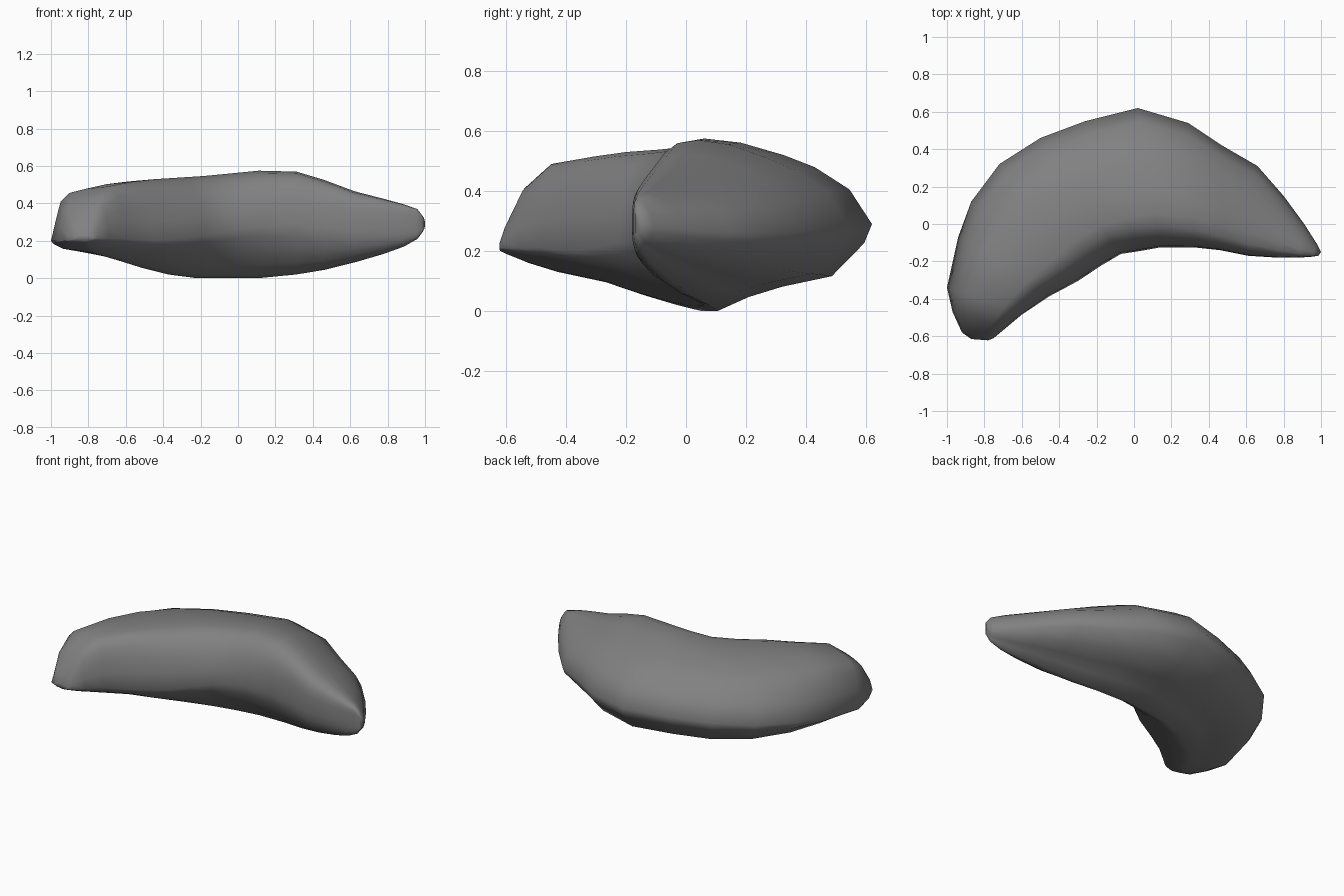
import bpy, bmesh, math
from mathutils import Vector

if "Cube" in bpy.data.objects:
    bpy.data.objects.remove(bpy.data.objects["Cube"])

# Stations along the crescent, left tip to right tip:
# outer x, y, inner x, y, outer z, inner z, top z, bottom z
STATIONS = [
    (-0.87, -0.615, -0.78, -0.622, 0.21, 0.21, 0.23, 0.20),
    (-0.92, -0.58, -0.75, -0.61, 0.20, 0.21, 0.28, 0.19),
    (-0.97, -0.47, -0.69, -0.56, 0.20, 0.21, 0.41, 0.16),
    (-1.00, -0.34, -0.60, -0.485, 0.20, 0.21, 0.49, 0.13),
    (-0.94, -0.07, -0.45, -0.385, 0.22, 0.20, 0.515, 0.095),
    (-0.87, 0.12, -0.30, -0.305, 0.24, 0.21, 0.53, 0.055),
    (-0.72, 0.32, -0.18, -0.225, 0.26, 0.23, 0.538, 0.02),
    (-0.50, 0.46, -0.07, -0.16, 0.27, 0.25, 0.547, 0.0),
    (-0.26, 0.55, 0.03, -0.145, 0.28, 0.27, 0.56, 0.0),
    (0.02, 0.62, 0.14, -0.125, 0.29, 0.28, 0.575, 0.0),
    (0.29, 0.54, 0.32, -0.125, 0.28, 0.28, 0.57, 0.02),
    (0.47, 0.42, 0.46, -0.14, 0.27, 0.27, 0.525, 0.045),
    (0.66, 0.31, 0.61, -0.17, 0.26, 0.26, 0.465, 0.085),
    (0.80, 0.15, 0.77, -0.18, 0.26, 0.27, 0.425, 0.13),
    (0.91, 0.00, 0.88, -0.18, 0.27, 0.28, 0.395, 0.17),
    (0.98, -0.11, 0.95, -0.175, 0.28, 0.29, 0.37, 0.21),
    (1.00, -0.15, 0.985, -0.17, 0.29, 0.29, 0.33, 0.25),
]
# Quarter profiles (across, height), from the side edge to the crest
UPPER_LEFT = [(1, 0), (.92, .35), (.83, .72), (.68, .88), (.38, .96)]
UPPER_RIGHT = [(1, 0), (.86, .41), (.64, .66), (.45, .8), (.2, .95)]
LOWER = [(1, 0), (.95, .22), (.74, .6), (.42, .72), (.2, .84)]
N = 5


def mix(a, b, t):
    return a + (b - a) * t


def rounded(power):
    """Quarter of a superellipse, from crest to side edge."""
    angles = [math.pi / 2 * k / N for k in range(N)]
    return [(math.sin(a) ** (2 / power), math.cos(a) ** (2 / power)) for a in angles]


def section(t, ox, oy, ix, iy, oz, iz, top, bottom):
    """Cross-section: flat outer slopes, rounded inner wall, keel below."""
    outer, inner = Vector((ox, oy)), Vector((ix, iy))
    right = max(0, (t - 0.5) * 2)
    blend = min(1, max(0, (t - 0.2) / 0.4))
    crest_up, crest_low = 0.25, mix(0.4, 0.3, blend)
    up_out = [(mix(a[0], b[0], blend), mix(a[1], b[1], blend))
              for a, b in zip(UPPER_LEFT, UPPER_RIGHT)]
    flat = []                                     # (fraction outward, z)
    for u, v in up_out:
        flat.append((mix(crest_up, 1, u), mix(oz, top, v)))
    for u, v in rounded(mix(2.1, 4.5, right)):
        flat.append((crest_up * (1 - u), mix(iz, top, v)))
    low_in = rounded(mix(1.4, 3.5, right * right))
    for u, v in [(1, 0)] + low_in[:0:-1]:
        flat.append((crest_low * (1 - u), mix(iz, bottom, v)))
    for u, v in [(0, 1)] + LOWER[:0:-1]:
        flat.append((mix(crest_low, 1, u), mix(oz, bottom, v)))
    return [(*inner.lerp(outer, f), z) for f, z in flat]


# Crescent body
bm = bmesh.new()
last = len(STATIONS) - 1
rings = [[bm.verts.new(p) for p in section(i / last, *s)]
         for i, s in enumerate(STATIONS)]
sides = len(rings[0])
for a, b in zip(rings, rings[1:]):
    for k in range(sides):
        n = (k + 1) % sides
        bm.faces.new((a[k], a[n], b[n], b[k]))
bm.faces.new(rings[0])
bm.faces.new(rings[-1])
bmesh.ops.recalc_face_normals(bm, faces=bm.faces)
mesh = bpy.data.meshes.new("crescent_body")
bm.to_mesh(mesh)
bm.free()
body = bpy.data.objects.new("crescent_body", mesh)
bpy.context.collection.objects.link(body)
bpy.context.view_layer.objects.active = body
body.select_set(True)
bpy.ops.object.shade_smooth_by_angle(angle=math.radians(75))

# Dark grey surface
grey = bpy.data.materials.new("dark_grey")
grey.diffuse_color = (0.22, 0.22, 0.22, 1)
grey.use_nodes = True
grey.node_tree.nodes["Principled BSDF"].inputs["Base Color"].default_value = grey.diffuse_color
mesh.materials.append(grey)
